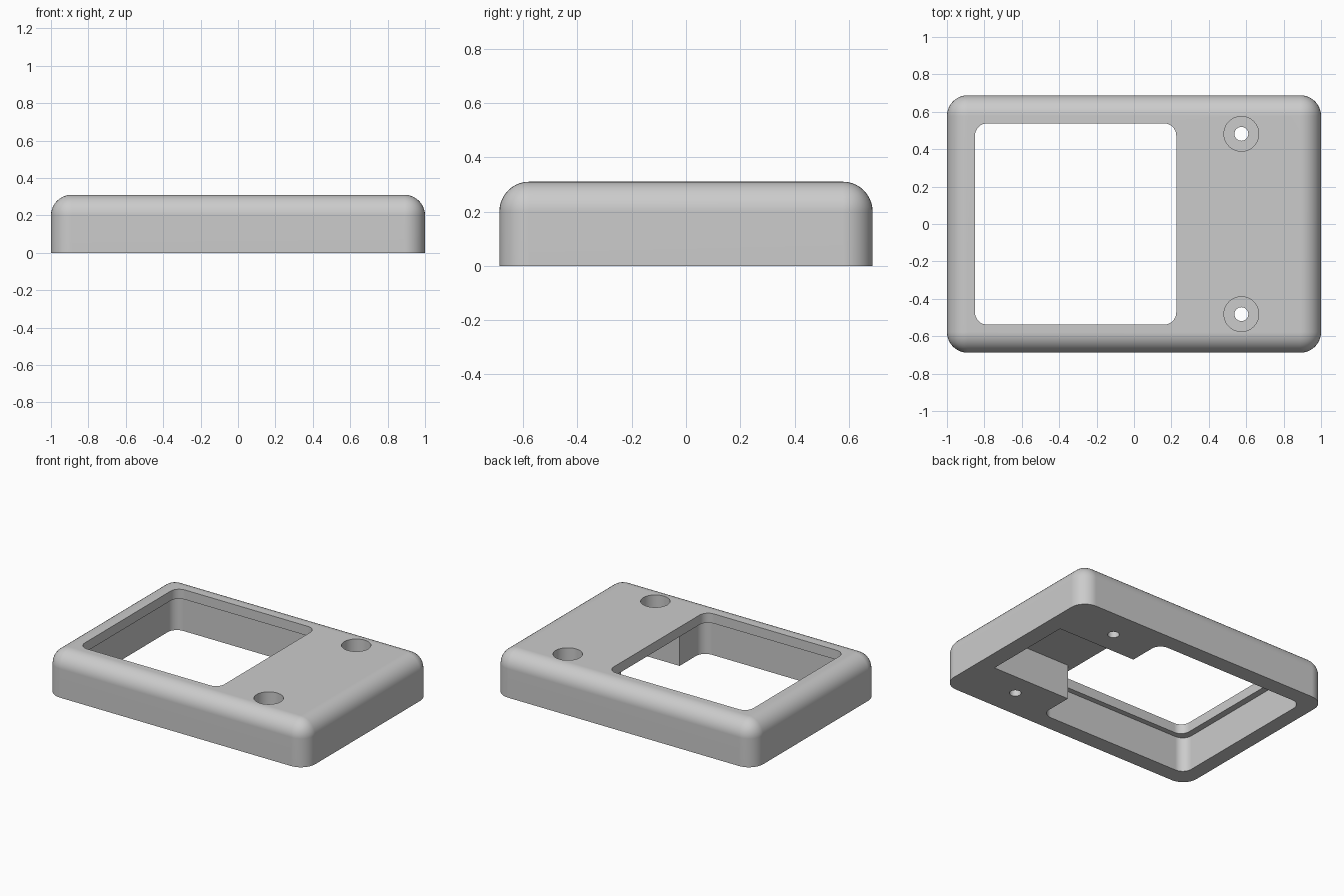
import bpy, bmesh, math

cube = bpy.data.objects.get("Cube")
if cube:
    bpy.data.objects.remove(cube, do_unlink=True)

LENGTH, DEPTH, HEIGHT, ROUND = 2.0, 1.376, 0.31, 0.11
CEILING = 0.243            # underside of the top plate
WINDOW_X = -0.312
SCREW_X, SCREW_Y = 0.574, 0.482

grey = bpy.data.materials.new("grey_plastic")
grey.use_nodes = True
colour = (0.6, 0.6, 0.6, 1)
grey.diffuse_color = colour
grey.node_tree.nodes["Principled BSDF"].inputs["Base Color"].default_value = colour


def finish(bm, name):
    bmesh.ops.recalc_face_normals(bm, faces=bm.faces)
    mesh = bpy.data.meshes.new(name)
    bm.to_mesh(mesh)
    bm.free()
    mesh.materials.append(grey)
    obj = bpy.data.objects.new(name, mesh)
    bpy.context.collection.objects.link(obj)
    return obj


def prism(name, x, y, half_x, half_y, radius, z0, z1, steps=8):
    """Upright prism with a rounded rectangle outline."""
    bm = bmesh.new()
    ring = []
    for q, (sx, sy) in enumerate([(1, 1), (-1, 1), (-1, -1), (1, -1)]):
        cx, cy = x + sx * (half_x - radius), y + sy * (half_y - radius)
        for i in range(steps + 1 if radius else 1):
            a = math.pi / 2 * (q + i / steps)
            ring.append(bm.verts.new((cx + radius * math.cos(a), cy + radius * math.sin(a), z0)))
    face = bm.faces.new(ring)
    top = bmesh.ops.extrude_face_region(bm, geom=[face])["geom"]
    bmesh.ops.translate(bm, vec=(0, 0, z1 - z0),
                        verts=[v for v in top if isinstance(v, bmesh.types.BMVert)])
    return finish(bm, name)


def cylinder(name, x, y, radius, z0, z1):
    bm = bmesh.new()
    bmesh.ops.create_cone(bm, cap_ends=True, segments=48, radius1=radius, radius2=radius, depth=z1 - z0)
    bmesh.ops.translate(bm, vec=(x, y, (z0 + z1) / 2), verts=bm.verts)
    return finish(bm, name)


# Shell: block with rounded upright corners and top rim, square at the base
bm = bmesh.new()
bmesh.ops.create_cube(bm, size=1)
bmesh.ops.scale(bm, vec=(LENGTH, DEPTH, HEIGHT), verts=bm.verts)
bmesh.ops.translate(bm, vec=(0, 0, HEIGHT / 2), verts=bm.verts)
rim = [e for e in bm.edges if any(v.co.z > 0.01 for v in e.verts)]
bmesh.ops.bevel(bm, geom=rim, offset=ROUND, segments=10, profile=0.5, affect='EDGES')
bezel = finish(bm, "display_bezel")

# Underside cavity, side pocket between the screw posts, and window
cutters = [
    prism("cavity_cutter", WINDOW_X + 0.002, 0, 0.585, 0.575, 0.07, -0.1, CEILING),
    prism("pocket_cutter", 0.54, 0, 0.34, 0.322, 0, -0.1, CEILING),
    prism("window_cutter", WINDOW_X, 0, 0.538, 0.538, 0.065, 0.1, 0.5),
]
# Countersunk screw holes
for side in (-1, 1):
    cutters.append(cylinder("screw_head_cutter", SCREW_X, side * SCREW_Y, 0.093, 0.12, 0.5))
    cutters.append(cylinder("screw_hole_cutter", SCREW_X, side * SCREW_Y, 0.037, -0.1, 0.4))

bpy.ops.object.select_all(action='DESELECT')
bezel.select_set(True)
bpy.context.view_layer.objects.active = bezel
for cutter in cutters:
    cutter.hide_render = True
    mod = bezel.modifiers.new("cut", 'BOOLEAN')
    mod.operation, mod.solver, mod.object = 'DIFFERENCE', 'EXACT', cutter
    bpy.ops.object.modifier_apply(modifier=mod.name)
    bpy.data.objects.remove(cutter, do_unlink=True)

# Smooth rounded corners, crisp edges
bpy.ops.object.shade_smooth_by_angle(angle=math.radians(30))
weighted = bezel.modifiers.new("weighted_normals", 'WEIGHTED_NORMAL')
weighted.keep_sharp = True
